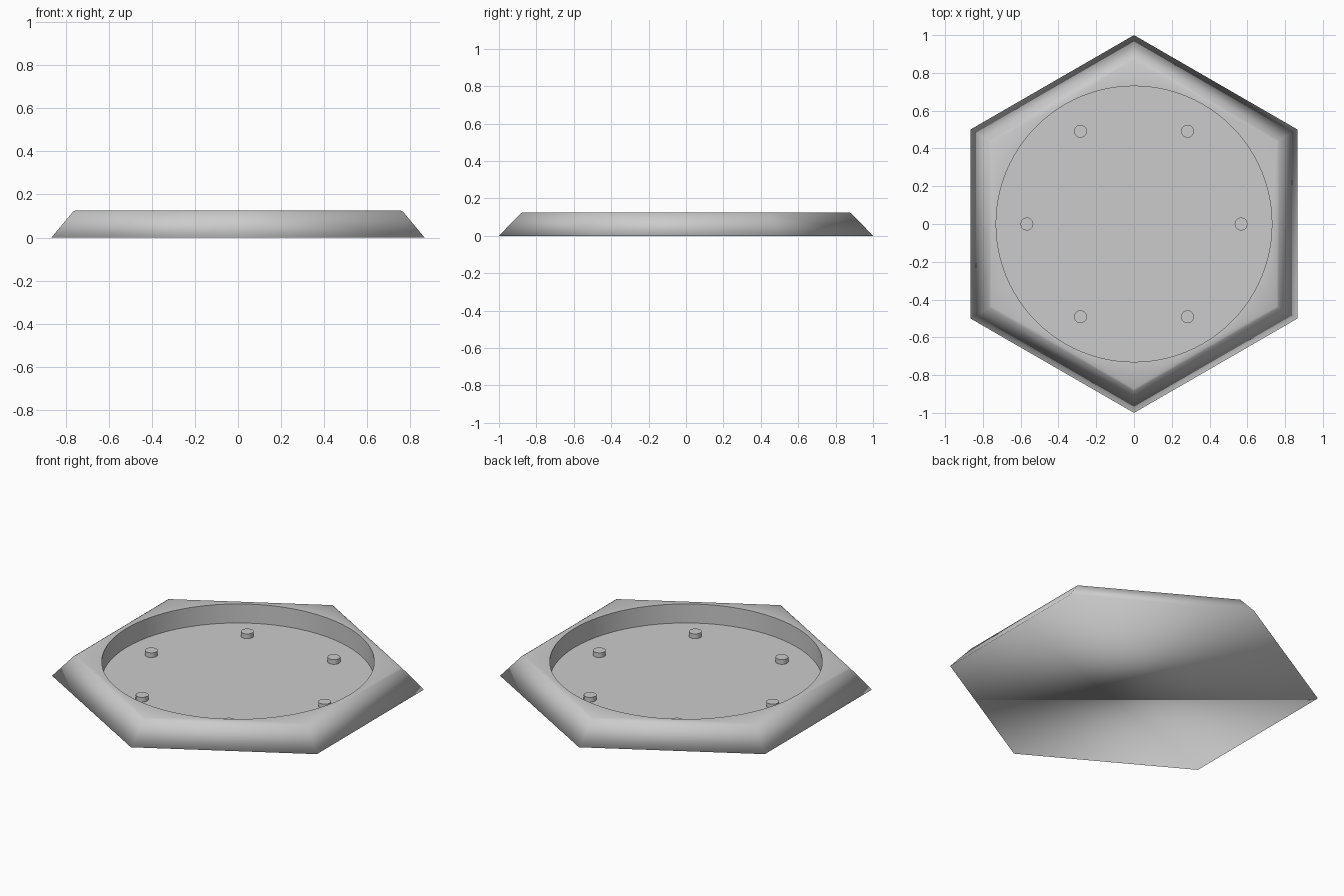
import bpy, bmesh, math

if "Cube" in bpy.data.objects:
    bpy.data.objects.remove(bpy.data.objects["Cube"])

HEIGHT, FLOOR = 0.125, 0.0125
POCKET_R, SEGMENTS = 0.73, 96
PIN_RING, PIN_R, PIN_H = 0.567, 0.034, 0.028

grey = bpy.data.materials.new("plain grey")
grey.diffuse_color = (0.6, 0.6, 0.6, 1)
grey.use_nodes = True
grey.node_tree.nodes["Principled BSDF"].inputs["Base Color"].default_value = grey.diffuse_color


def ring(bm, radius, z, count):
    """Closed ring of vertices, starting on +y."""
    return [bm.verts.new((radius * math.sin(2 * math.pi * i / count),
                          radius * math.cos(2 * math.pi * i / count), z))
            for i in range(count)]


def wall(bm, a, b):
    """Quads between two rings of equal size."""
    n = len(a)
    for i in range(n):
        j = (i + 1) % n
        bm.faces.new((a[i], a[j], b[j], b[i]))


def loop_edges(bm, verts):
    n = len(verts)
    return [bm.edges.get((verts[i], verts[(i + 1) % n])) for i in range(n)]


# Hexagonal tray: sloped sides, slightly softened top edge, round pocket
bm = bmesh.new()
base = ring(bm, 1.0, 0, 6)
shoulder = ring(bm, 0.885, HEIGHT - 0.006, 6)
top = ring(bm, 0.873, HEIGHT, 6)
rim = ring(bm, POCKET_R, HEIGHT, SEGMENTS)
pocket = ring(bm, POCKET_R, FLOOR, SEGMENTS)
bm.faces.new(base)
wall(bm, base, shoulder)
wall(bm, shoulder, top)
wall(bm, rim, pocket)
bm.faces.new(pocket)

# Flat rim between the hexagon and the pocket, one sector per corner
step = SEGMENTS // 6
for k in range(6):
    for i in range(-step // 2, step // 2):
        a = (k * step + i) % SEGMENTS
        bm.faces.new((top[k], rim[a], rim[(a + 1) % SEGMENTS]))
    mid = k * step + step // 2
    bm.faces.new((top[k], rim[mid % SEGMENTS], top[(k + 1) % 6]))

bmesh.ops.recalc_face_normals(bm, faces=bm.faces)
for face in bm.faces:
    face.smooth = True
for edge in loop_edges(bm, rim) + loop_edges(bm, pocket):
    edge.smooth = False
mesh = bpy.data.meshes.new("hexagonal_tray")
bm.to_mesh(mesh)
bm.free()
mesh.materials.append(grey)
bpy.context.collection.objects.link(bpy.data.objects.new("hexagonal_tray", mesh))

# Six small locating pins on the pocket floor
for k in range(6):
    angle = math.radians(60 * k)
    bpy.ops.mesh.primitive_cylinder_add(
        vertices=32, radius=PIN_R, depth=PIN_H,
        location=(PIN_RING * math.cos(angle), PIN_RING * math.sin(angle),
                  FLOOR + PIN_H / 2))
    pin = bpy.context.object
    pin.name = f"pin_{k + 1}"
    pin.data.materials.append(grey)
    bpy.ops.object.shade_smooth_by_angle()
